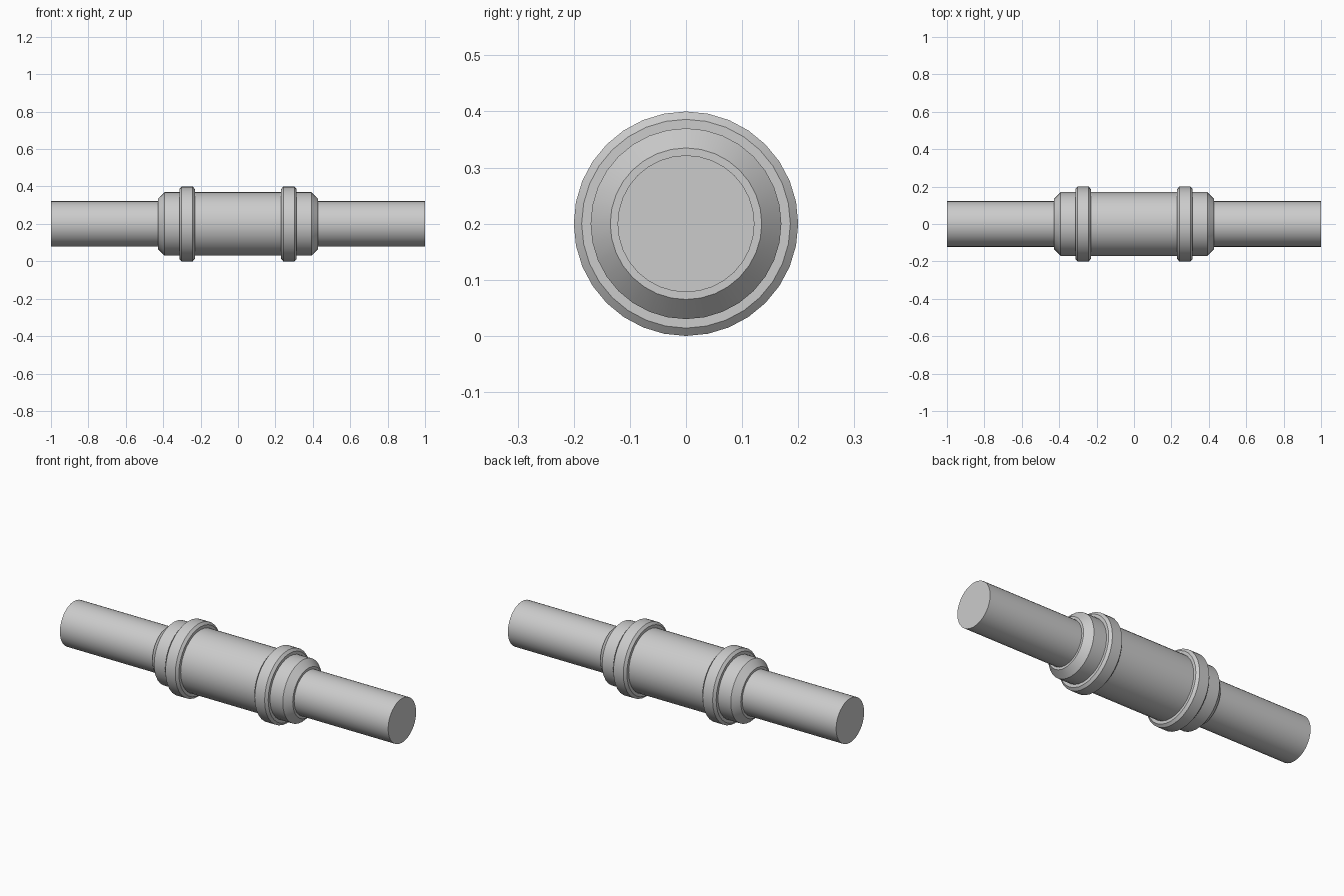
import bpy, bmesh, math
from mathutils import Matrix

cube = bpy.data.objects.get("Cube")
if cube:
    bpy.data.objects.remove(cube, do_unlink=True)

SIDES = 32
AXIS_HEIGHT = 0.2

steel = bpy.data.materials.new("light_grey")
steel.use_nodes = True
grey = (0.6, 0.6, 0.6, 1)
steel.diffuse_color = grey
steel.node_tree.nodes["Principled BSDF"].inputs["Base Color"].default_value = grey


def turned_part(name, profile, centre_x=0):
    """Lathe (x, radius) points around the x axis and cap both ends."""
    bm = bmesh.new()
    rings = []
    for x, r in profile:
        angles = [2 * math.pi * i / SIDES for i in range(SIDES)]
        rings.append([bm.verts.new((x, r * math.sin(a), r * math.cos(a))) for a in angles])
    for a, b in zip(rings, rings[1:]):
        for i in range(SIDES):
            j = (i + 1) % SIDES
            bm.faces.new((a[i], a[j], b[j], b[i]))
    bm.faces.new(rings[0])
    bm.faces.new(rings[-1])
    bmesh.ops.recalc_face_normals(bm, faces=bm.faces)
    mesh = bpy.data.meshes.new(name)
    bm.to_mesh(mesh)
    bm.free()
    mesh.materials.append(steel)
    obj = bpy.data.objects.new(name, mesh)
    obj.matrix_world = Matrix.Translation((centre_x, 0, AXIS_HEIGHT))
    bpy.context.collection.objects.link(obj)
    bpy.ops.object.select_all(action='DESELECT')
    obj.select_set(True)
    bpy.context.view_layer.objects.active = obj
    bpy.ops.object.shade_smooth_by_angle(angle=math.radians(30))
    return obj


def mirrored(half):
    """Complete a half profile with its reflection."""
    return [(-x, r) for x, r in half] + [(x, r) for x, r in reversed(half)]


# Central sleeve with chamfered ends
turned_part("sleeve", mirrored([(0.428, 0.135), (0.392, 0.17)]))

# Raised collars and protruding shafts on both sides
for side, sign in (("left", 1), ("right", -1)):
    turned_part(side + "_collar",
                mirrored([(0.042, 0.186), (0.03, 0.2)]), sign * 0.272)
    turned_part(side + "_shaft", mirrored([(0.295, 0.122)]), sign * 0.705)
